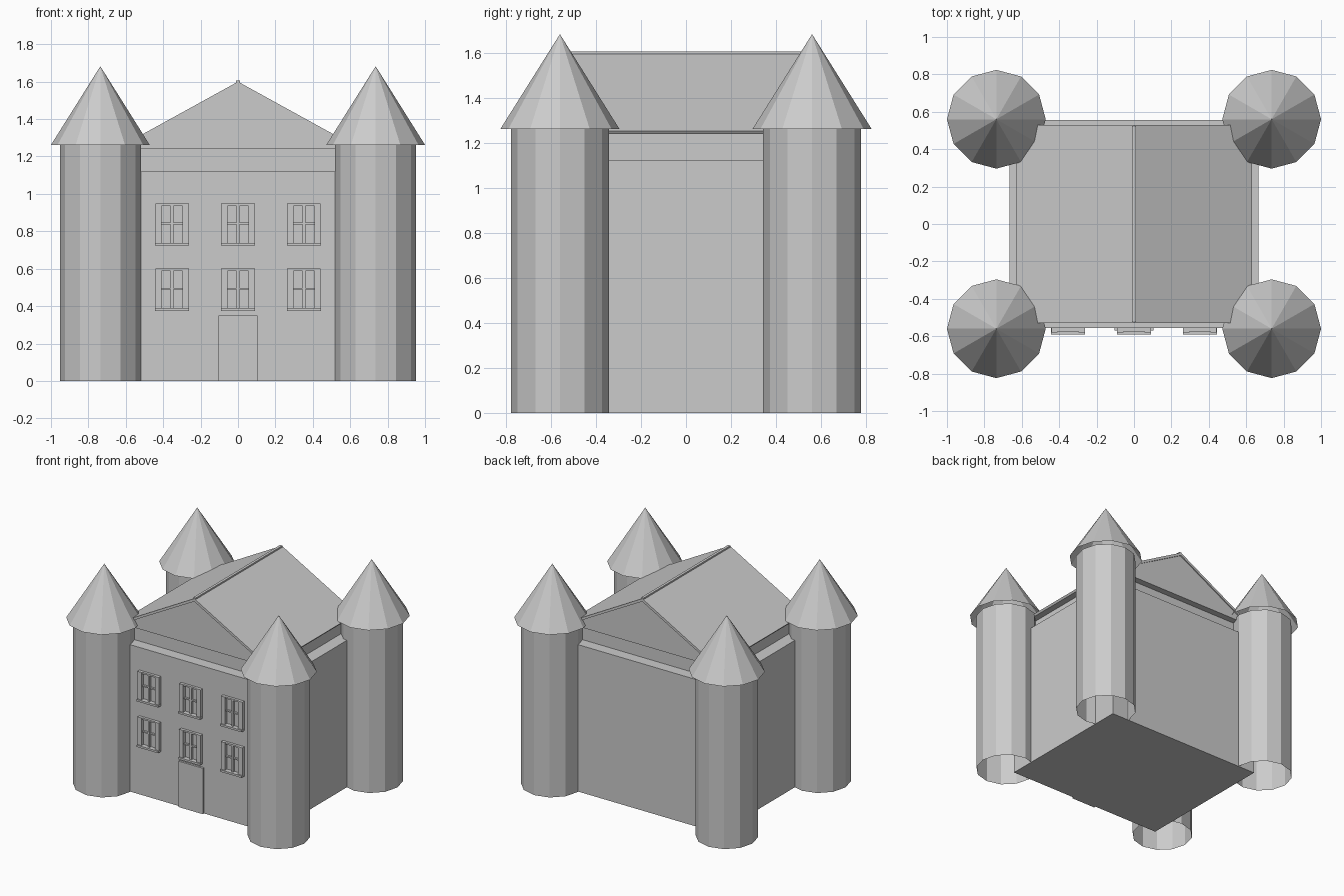
import bpy, bmesh, math

if "Cube" in bpy.data.objects:
    bpy.data.objects.remove(bpy.data.objects["Cube"])

stone = bpy.data.materials.new("grey_stone")
stone.diffuse_color = (0.6, 0.6, 0.6, 1)
stone.use_nodes = True
stone.node_tree.nodes["Principled BSDF"].inputs["Base Color"].default_value = stone.diffuse_color


def make(name, bm):
    bmesh.ops.recalc_face_normals(bm, faces=bm.faces)
    me = bpy.data.meshes.new(name)
    bm.to_mesh(me)
    bm.free()
    me.materials.append(stone)
    ob = bpy.data.objects.new(name, me)
    bpy.context.collection.objects.link(ob)
    return ob


def add_box(bm, x0, x1, y0, y1, z0, z1):
    vs = bmesh.ops.create_cube(bm, size=1)["verts"]
    for v in vs:
        v.co = ((x0 + x1) / 2 + v.co.x * (x1 - x0),
                (y0 + y1) / 2 + v.co.y * (y1 - y0),
                (z0 + z1) / 2 + v.co.z * (z1 - z0))


def box(name, *dims):
    bm = bmesh.new()
    add_box(bm, *dims)
    return make(name, bm)


def prism(name, profile, y):
    """Extrude an x-z outline from -y to y."""
    bm = bmesh.new()
    face = bm.faces.new([bm.verts.new((x, -y, z)) for x, z in profile])
    new = bmesh.ops.extrude_face_region(bm, geom=[face])["geom"]
    for v in new:
        if isinstance(v, bmesh.types.BMVert):
            v.co.y = y
    return make(name, bm)


def ring_solid(name, x, y, z0, z1, r0, r1):
    """Open twelve-sided tube or cone with a corner on the x axis."""
    bm = bmesh.new()
    n = 12
    ang = [i * math.tau / n for i in range(n)]
    low = [bm.verts.new((x + r0 * math.cos(a), y + r0 * math.sin(a), z0)) for a in ang]
    if r1 > 0:
        top = [bm.verts.new((x + r1 * math.cos(a), y + r1 * math.sin(a), z1)) for a in ang]
    else:
        tip = bm.verts.new((x, y, z1))
    for i in range(n):
        j = (i + 1) % n
        bm.faces.new([low[i], low[j], top[j], top[i]] if r1 > 0 else [low[i], low[j], tip])
    return make(name, bm)


# Main block and the recessed band under the roof
WALL = 0.555
box("house_body", -0.665, 0.665, -WALL, WALL, 0, 1.12)
box("neck_band", -0.57, 0.57, -0.47, 0.47, 1.12, 1.24)

# Gabled attic, two roof slabs and ridge cap
prism("gable_attic", [(-0.62, 1.24), (0.62, 1.24), (0, 1.578)], 0.52)
for side, s in (("left", -1), ("right", 1)):
    prism("roof_slab_" + side,
          [(0, 1.6), (s * 0.632, 1.252), (s * 0.622, 1.238), (0, 1.578)], 0.528)
box("ridge_cap", -0.01, 0.01, -0.523, 0.523, 1.58, 1.606)

# Corner towers with pointed roofs
for sx in (-1, 1):
    for sy in (-1, 1):
        tag = ("left" if sx < 0 else "right") + ("_front" if sy < 0 else "_back")
        x, y = sx * 0.736, sy * 0.56
        ring_solid("tower_" + tag, x, y, 0, 1.262, 0.217, 0.217)
        ring_solid("tower_roof_" + tag, x, y, 1.262, 1.682, 0.264, 0)

# Door
box("door", -0.103, 0.103, -0.57, -WALL, 0, 0.35)

# Windows: side trims, top bar, glazing bars and sill
for row, z in (("lower", 0.375), ("upper", 0.723)):
    for col, x in (("left", -0.352), ("middle", 0), ("right", 0.352)):
        bm = bmesh.new()
        for s in (-1, 1):
            add_box(bm, *sorted((x + s * 0.056, x + s * 0.09)), -0.58, -WALL, z + 0.015, z + 0.225)
        add_box(bm, x - 0.056, x + 0.056, -0.575, -WALL, z + 0.213, z + 0.225)
        add_box(bm, x - 0.008, x + 0.008, -0.572, -WALL, z + 0.015, z + 0.213)
        add_box(bm, x - 0.056, x + 0.056, -0.57, -WALL, z + 0.113, z + 0.123)
        add_box(bm, x - 0.091, x + 0.091, -0.59, -WALL, z, z + 0.015)
        make("window_%s_%s" % (row, col), bm)
